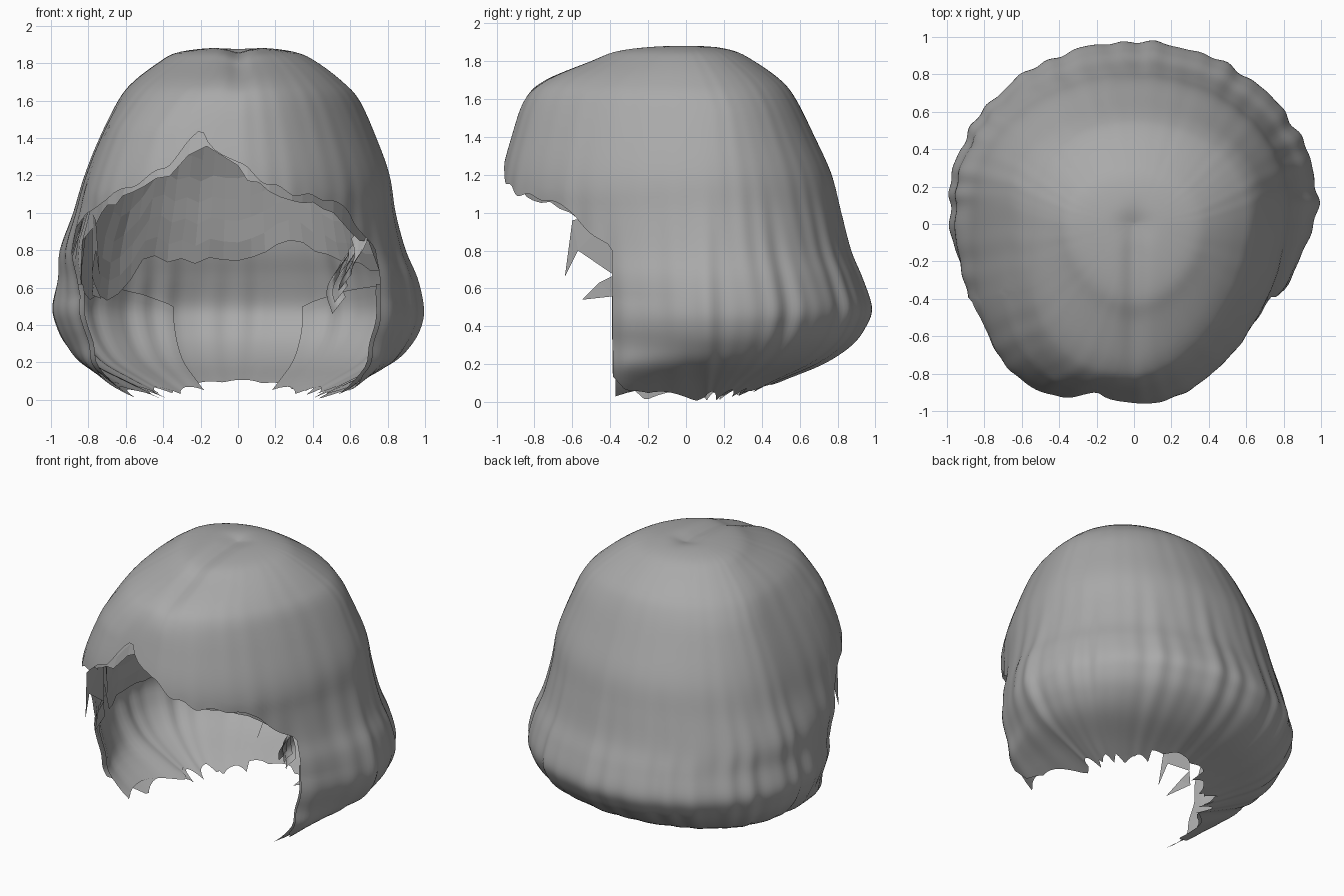
import bpy, bmesh, math, random

if "Cube" in bpy.data.objects:
    bpy.data.objects.remove(bpy.data.objects["Cube"])
random.seed(4)

hair = bpy.data.materials.new("hair grey")
hair.diffuse_color = (0.4, 0.4, 0.4, 1)
hair.use_nodes = True
hair.node_tree.nodes["Principled BSDF"].inputs["Base Color"].default_value = hair.diffuse_color

# profile from crown to rim: height, left, right, front, back reach
PROFILE = [(1.87, 0, 0, 0, 0), (1.88, .15, .15, .16, .1), (1.855, .33, .32, .38, .25),
           (1.8, .43, .43, .52, .36), (1.7, .56, .56, .75, .5), (1.6, .64, .65, .85, .58),
           (1.4, .74, .74, .92, .68), (1.2, .82, .81, .97, .77), (1.0, .88, .84, .98, .82),
           (.8, .95, .89, .98, .87), (.65, .96, .95, .98, .93), (.5, .99, .98, .98, .975),
           (.4, .97, .97, .98, .945), (.3, .92, .92, .98, .87), (.2, .82, .82, .98, .72),
           (.1, .62, .62, .98, .48), (0, .40, .40, .98, .28)]
# lower edge of the fringe and of the inner cap: x, height
FRINGE = [(-.9, .8), (-.84, .85), (-.8, .98), (-.72, 1.07), (-.58, 1.14), (-.4, 1.25), (-.23, 1.46),
          (-.15, 1.33), (0, 1.27), (.15, 1.16), (.3, 1.1), (.5, 1.07), (.6, 1.0), (.67, .88), (.72, .8)]
CAP_EDGE = [(-.8, .55), (-.55, .55), (-.42, .8), (-.32, .74), (.1, .75), (.25, .85), (.42, .8), (.8, .6)]


def clamp(v):
    return max(0.0, min(1.0, v))


def lerp(table, x):
    if x <= table[0][0]:
        return table[0][1]
    for (x0, y0), (x1, y1) in zip(table, table[1:]):
        if x <= x1:
            return y0 + (y1 - y0) * (x - x0) / (x1 - x0)
    return table[-1][1]


def profile(u):
    """Smooth interpolation through the profile rows."""
    n = len(PROFILE) - 1
    i = min(int(u), n - 1)
    f = u - i
    p = [PROFILE[max(0, min(n, i + k))] for k in (-1, 0, 1, 2)]
    return [.5 * (2 * b + (c - a) * f + (2 * a - 5 * b + 4 * c - d) * f * f
                  + (3 * b - a - 3 * c + d) * f ** 3) for a, b, c, d in zip(*p)]


def u_at(z):
    lo, hi = 1.0, len(PROFILE) - 1.0
    for _ in range(30):
        mid = (lo + hi) / 2
        lo, hi = (mid, hi) if profile(mid)[0] > z else (lo, mid)
    return lo


def surface(t, u, scale=1.0, strands=True):
    """Point on the hair at angle t around the head and profile row u."""
    z, left, right, front, back = profile(u)
    s, c = math.sin(t), math.cos(t)
    y0 = .1 * clamp((1.85 - z) / .3)
    # the left front is boxy, the right front sweeps back; both narrow lower down
    high = clamp((z - .55) / .55)
    crown = clamp((1.85 - z) / .4)
    power = 2.0
    if s < 0:
        power = (1.5 + .35 * high) if c > 0 else (1.8 + 1.3 * high * crown)
    x = (right if c > 0 else -left) * max(0, 1 - abs(s) ** power) ** (1 / power)
    if s < 0:
        x *= 1 - 1.4 * s * clamp((.35 - z) / .35) ** 2
    y = y0 + (back - y0 if s > 0 else front + y0) * s
    k = scale
    if strands:
        # shallow irregular locks that deepen towards the rim
        depth = .002 + .009 * clamp((1.2 - z) / .7)
        wave = (math.sin(31 * t + .8 * math.sin(3 * z)) * .5 + math.sin(17 * t + 1.3 + z) * .5
                + math.sin(43 * t + 2 * z) * .35)
        k += depth * wave
        # centre parting
        z -= .025 * math.exp(-(x / .06) ** 2) * clamp((z - 1.55) / .25) * clamp((.15 - y) / .3)
    return x * k, y0 + (y - y0) * k, z - (1 - scale) * .5 * max(0, z - .8)


def make(name, verts, faces, smooth=True):
    mesh = bpy.data.meshes.new(name)
    mesh.from_pydata(verts, [], faces)
    bm = bmesh.new()
    bm.from_mesh(mesh)
    bmesh.ops.remove_doubles(bm, verts=bm.verts, dist=.0005)
    bmesh.ops.recalc_face_normals(bm, faces=bm.faces)
    bm.to_mesh(mesh)
    bm.free()
    mesh.materials.append(hair)
    for p in mesh.polygons:
        p.use_smooth = smooth
    ob = bpy.data.objects.new(name, mesh)
    bpy.context.collection.objects.link(ob)
    return ob


def grid(columns, closed=False):
    """Vertices and faces joining equal-length columns of points."""
    rows = len(columns[0])
    n = len(columns)
    verts = [p for col in columns for p in col]
    faces = [(i * rows + j, i * rows + j + 1, (i + 1) % n * rows + j + 1, (i + 1) % n * rows + j)
             for i in range(n if closed else n - 1) for j in range(rows - 1)]
    return verts, faces


EDGE = math.asin(.455)      # angle of the front edge of the side hair
SIDE, FRONT, UP, LOW = 170, 90, 44, 34
side_t = [-EDGE + (math.pi + 2 * EDGE) * i / SIDE for i in range(SIDE + 1)]
front_t = [math.pi + EDGE + (math.pi - 2 * EDGE) * i / FRONT for i in range(1, FRONT)]
u_join = u_at(.8)


def tip_height(i):
    """Ragged lower tip of side column i."""
    s = math.sin(side_t[i])
    tip = .005 + .09 * clamp(s) ** 3
    tip += .05 * abs(math.sin(9 * side_t[i] + .4)) * (1 if s < .7 else .25)
    return tip + max(0, .012 * (8 - min(i, SIDE - i)))


# crown and fringe
cols = []
for t in side_t + front_t:
    end = u_join
    if t > math.pi + EDGE:
        x = surface(t, u_at(1.1), strands=False)[0]
        end = u_at(lerp(FRINGE, x) + .012 * math.sin(x * 37))
    cols.append([surface(t, end * j / UP) for j in range(UP + 1)])
verts, faces = grid(cols, True)

# side and back hair with ragged tips
cols = []
for i, t in enumerate(side_t):
    end = u_at(tip_height(i))
    cols.append([surface(t, u_join + (end - u_join) * j / LOW) for j in range(LOW + 1)])
v2, f2 = grid(cols)
faces += [tuple(k + len(verts) for k in f) for f in f2]
make("bob_hair", verts + v2, faces)

# overlapping side layers just inside the lower hair
for name, flip in (("right_layer", False), ("left_layer", True)):
    cols = []
    for i in range(50):
        f = i / 49
        t = -EDGE + (1.2 + EDGE) * f
        t = math.pi - t if flip else t
        top = u_at(.62 - .12 * f ** 6)
        end = u_at(.03 + .04 * abs(math.sin(12 * f)))
        cols.append([surface(t, top + (end - top) * j / 16, .97) for j in range(17)])
    make(name, *grid(cols))

# faceted cap beneath the hair
cols = []
for i in range(72):
    t = math.tau * i / 72
    x, y, _ = surface(t, u_at(1.1), .93, False)
    if math.sin(t) > -.42:
        z_end = lerp(CAP_EDGE, x) + random.uniform(-.02, .02)
    else:
        z_end = lerp(FRINGE, x / .93) + random.uniform(-.05, .01)
        z_end = max(z_end, .85)
    end = u_at(z_end)
    cols.append([surface(t, end * j / 16, .93 + (random.uniform(-.006, .006) if j else 0), False)
                 for j in range(17)])
make("inner_cap", *grid(cols, True), smooth=False)

# ragged wisps at the left temple
make("temple_wisps", [(-.78, -.38, 1.0), (-.76, -.6, .96), (-.74, -.64, .66), (-.76, -.57, .8),
                      (-.78, -.38, .67), (-.77, -.46, .63), (-.73, -.55, .54), (-.78, -.37, .56)],
     [(0, 1, 3), (1, 2, 3), (0, 3, 4), (4, 5, 7), (5, 6, 7)], False)

# crumpled tucked locks beside the right temple
for n in range(3):
    cols = []
    for i in range(9):
        f = i / 8
        x = .64 - .04 * n + .03 * math.sin(5 * f + n) - .04 * f
        y = -.34 + .07 * n + .03 * math.cos(6 * f + n)
        cols.append([(x - .035 + .07 * k / 3, y + .025 * math.sin(2 * k + n), .86 - .06 * n - .28 * f + .03 * k)
                     for k in range(4)])
    make("tucked_lock_%d" % (n + 1), *grid(cols))
